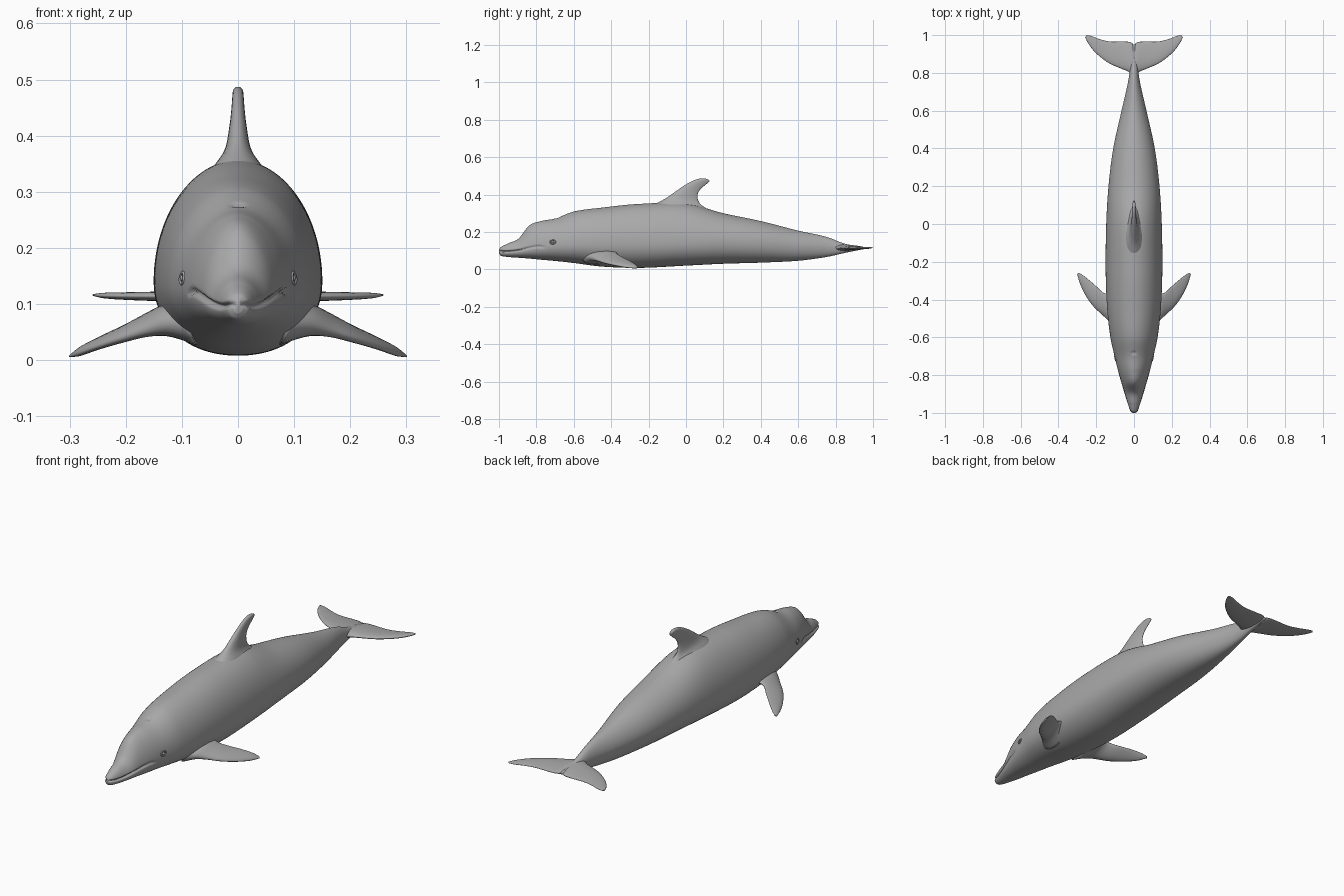
import bpy, bmesh, math
from mathutils import Vector

if "Cube" in bpy.data.objects:
    bpy.data.objects.remove(bpy.data.objects["Cube"])

grey = bpy.data.materials.new("dolphin grey")
grey.diffuse_color = (0.40, 0.40, 0.40, 1)
grey.use_nodes = True
grey.node_tree.nodes["Principled BSDF"].inputs["Base Color"].default_value = grey.diffuse_color


def smooth_at(rows, v):
    """Cubic interpolation of rows, keyed by their first number."""
    k = 0
    while k < len(rows) - 2 and rows[k + 1][0] < v:
        k += 1
    a, b = rows[k], rows[k + 1]
    p, n = rows[max(k - 1, 0)], rows[min(k + 2, len(rows) - 1)]
    h = b[0] - a[0]
    t = min(max((v - a[0]) / h, 0), 1)
    out = []
    for i in range(1, len(a)):
        ma = (b[i] - p[i]) / (b[0] - p[0]) * h
        mb = (n[i] - a[i]) / (n[0] - a[0]) * h
        out.append((2*t**3 - 3*t*t + 1) * a[i] + (t**3 - 2*t*t + t) * ma
                   + (3*t*t - 2*t**3) * b[i] + (t**3 - t*t) * mb)
    return out


def loft(name, rings, mirror=False):
    """Skin a list of closed rings and cap both ends."""
    bm = bmesh.new()
    loops = [[bm.verts.new(p) for p in r] for r in rings]
    n = len(loops[0])
    for a, b in zip(loops, loops[1:]):
        for i in range(n):
            bm.faces.new((a[i], a[(i + 1) % n], b[(i + 1) % n], b[i]))
    bm.faces.new(loops[0])
    bm.faces.new(loops[-1])
    bmesh.ops.recalc_face_normals(bm, faces=bm.faces[:])
    for f in bm.faces:
        f.smooth = True
    me = bpy.data.meshes.new(name)
    bm.to_mesh(me)
    bm.free()
    me.materials.append(grey)
    ob = bpy.data.objects.new(name, me)
    bpy.context.collection.objects.link(ob)
    if mirror:
        ob.modifiers.new("mirror", "MIRROR").use_mirror_merge = False
    return ob


# Body: y, half width, bottom, top, height of widest point, upper roundness
BODY = [
    (-1.0, .008, .084, .106, .095, 2), (-.99, .020, .073, .119, .095, 2),
    (-.95, .034, .066, .139, .095, 2), (-.895, .051, .062, .165, .097, 1.75),
    (-.84, .067, .058, .233, .108, 1.75), (-.78, .084, .052, .257, .12, 1.85),
    (-.70, .103, .045, .272, .13, 1.9), (-.60, .125, .034, .309, .135, 1.95),
    (-.45, .142, .015, .330, .14, 2), (-.25, .150, .008, .350, .14, 2),
    (0, .147, .020, .352, .145, 1.95), (.2, .135, .030, .300, .15, 1.95),
    (.4, .110, .036, .258, .14, 1.9), (.6, .066, .046, .207, .125, 1.8),
    (.75, .032, .066, .174, .12, 1.8), (.85, .018, .088, .137, .115, 2),
    (.95, .008, .108, .120, .114, 2)]
# Mouth line: y, z
MOUTH = [(-1.0, .100), (-.96, .096), (-.90, .102), (-.84, .114),
         (-.79, .122), (-.76, .118)]


def body_point(y, a):
    w, lo, hi, mid, up = smooth_at(BODY, y)
    c, s = math.cos(a), math.sin(a)
    e = up if s > 0 else 2.15
    x = w * math.copysign(abs(c) ** (2 / e), c)
    z = mid + (hi - mid if s > 0 else mid - lo) * math.copysign(abs(s) ** (2 / e), s)
    dent = 0
    if y < -.75:                                   # mouth groove
        d = (z - smooth_at(MOUTH, y)[0]) / .0045
        dent = .009 * math.exp(-d * d) * min(1, (-.75 - y) / .03)
    if abs(y + .685) < .05 and z > .2:             # blowhole crescent
        d = (y + .683 + 6 * x * x) / .006
        z -= .008 * math.exp(-d * d - (x / .012) ** 4)
    x -= math.copysign(min(dent, abs(x) * .5), x)
    return Vector((x, y, z))


NY, NA = 230, 128
loft("body", [[body_point(-1 + 1.95 * (i / NY) ** 1.3, 2 * math.pi * (j + .5) / NA)
               for j in range(NA)] for i in range(NY + 1)])


def blade(name, rows, normal, steps=36, half=14, mirror=False):
    """Fin from rows of: t, leading xyz, trailing xyz, half thickness."""
    rings = []
    for i in range(steps + 1):
        t = 1 - (1 - i / steps) ** 1.6
        r = smooth_at(rows, t * rows[-1][0])
        lead, trail, th = Vector(r[0:3]), Vector(r[3:6]), r[6]
        across = normal.cross(trail - lead).cross(trail - lead).normalized()
        ring = []
        for j in range(2 * half):
            a = math.pi * j / half
            u = (1 - math.cos(a)) / 2
            ring.append(lead.lerp(trail, u)
                        + across * th * math.sin(a) * (1.25 - .6 * u))
        rings.append(ring)
    return loft(name, rings, mirror)


# Dorsal fin, flared where it meets the back
blade("dorsal_fin", [
    (0, 0, -.24, .310, 0, .20, .270, .075),
    (.15, 0, -.16, .352, 0, .115, .322, .046),
    (.3, 0, -.105, .382, 0, .074, .352, .025),
    (.5, 0, -.045, .424, 0, .061, .394, .016),
    (.7, 0, .005, .457, 0, .077, .428, .012),
    (.88, 0, .055, .481, 0, .108, .455, .010),
    (.97, 0, .092, .487, 0, .125, .470, .008),
    (1, 0, .110, .484, 0, .124, .477, .003)], Vector((1, 0, 0)))

# Flippers, swept back and angled down
blade("flippers", [
    (0, .085, -.555, .055, .085, -.335, .085, .040),
    (.2, .130, -.515, .058, .130, -.365, .088, .026),
    (.35, .165, -.483, .050, .160, -.365, .080, .017),
    (.55, .215, -.436, .035, .195, -.334, .062, .012),
    (.75, .257, -.376, .021, .235, -.299, .044, .009),
    (.92, .287, -.312, .010, .272, -.270, .025, .007),
    (1, .301, -.265, .006, .294, -.258, .012, .002)],
    Vector((.3, 0, 1)), mirror=True)

# Tail flukes
blade("tail_flukes", [
    (0, 0, .76, .118, 0, .935, .114, .018),
    (.1, .025, .802, .116, .012, .960, .114, .016),
    (.25, .062, .820, .115, .055, .966, .113, .012),
    (.5, .135, .853, .114, .125, .966, .113, .009),
    (.75, .205, .908, .114, .180, .978, .114, .007),
    (.92, .245, .960, .115, .225, .995, .115, .005),
    (1, .259, .990, .116, .250, 1.0, .116, .002)],
    Vector((0, 0, 1)), mirror=True)


# Eyes: a small ball inside a raised lid ring
def ball(name, centre, size):
    rings = []
    for i in range(1, 12):
        b = math.pi * i / 12
        rings.append([Vector((centre[0] - size[0] * math.cos(b),
                              centre[1] + size[1] * math.sin(b) * math.cos(a),
                              centre[2] + size[2] * math.sin(b) * math.sin(a)))
                      for a in (2 * math.pi * k / 16 for k in range(16))])
    return loft(name, rings, mirror=True)


ball("eyes", (.0975, -.712, .146), (.006, .007, .006))
lid = []
for k in range(25):
    a = 2 * math.pi * k / 24
    y, z = -.712 + .014 * math.cos(a), .146 + .010 * math.sin(a)
    w, lo, hi, mid, up = smooth_at(BODY, y)
    x = w * (1 - max(0, (z - mid) / (hi - mid)) ** up) ** (1 / up)
    radial = Vector((0, math.cos(a), math.sin(a)))
    lid.append([Vector((x, y, z)) + .003 * (radial * math.cos(b)
                + Vector((math.sin(b), 0, 0)))
                for b in (2 * math.pi * m / 8 for m in range(8))])
loft("eyelids", lid, mirror=True)
